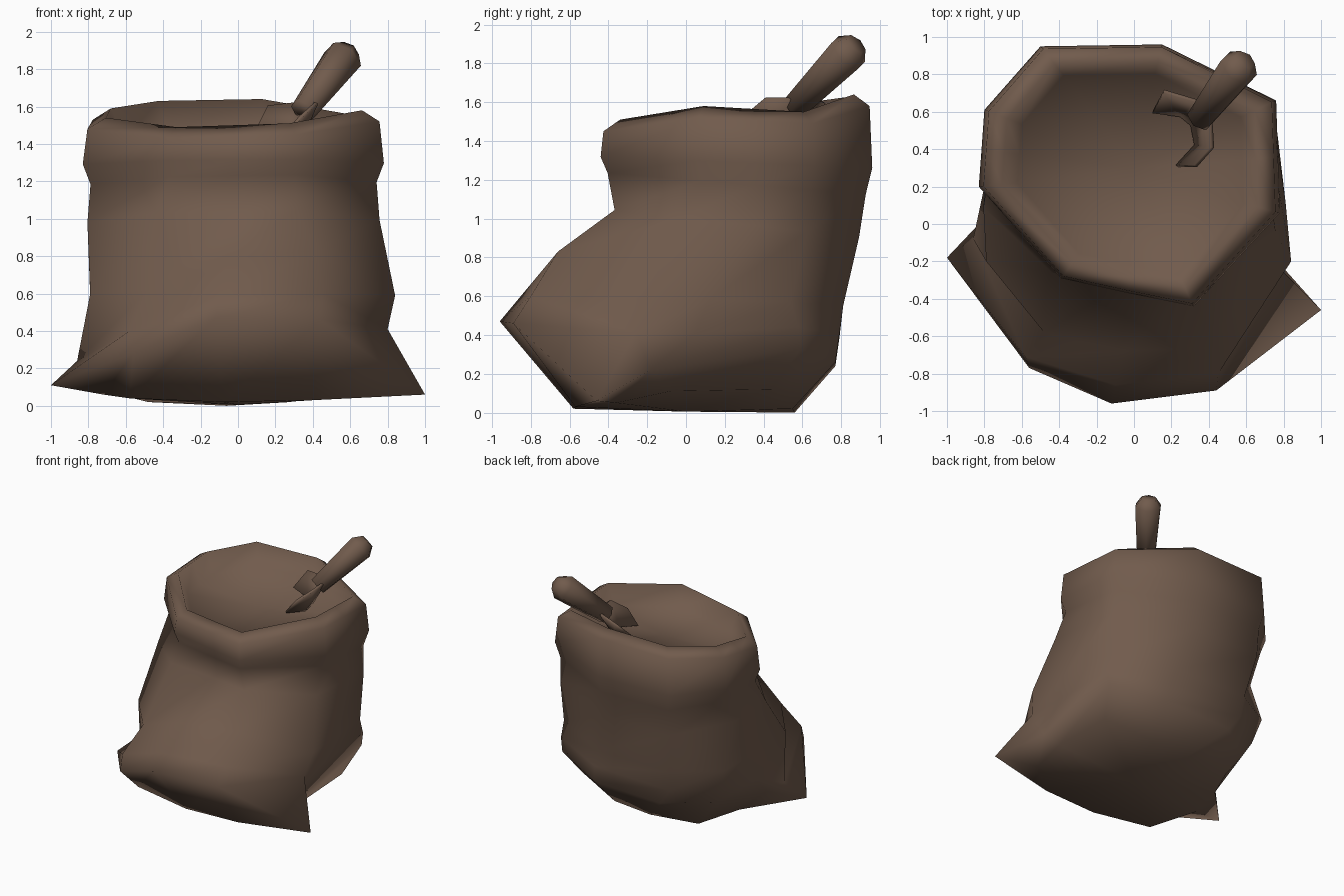
import bpy, bmesh
from mathutils import Vector

if "Cube" in bpy.data.objects:
    bpy.data.objects.remove(bpy.data.objects["Cube"])

brown = bpy.data.materials.new("burlap_brown")
brown.diffuse_color = (0.165, 0.105, 0.073, 1)
brown.use_nodes = True
brown.node_tree.nodes["Principled BSDF"].inputs["Base Color"].default_value = brown.diffuse_color


def loft(name, rings, start=None, end=None):
    """Skin closed rings of points; ends close to a point or a flat face."""
    bm = bmesh.new()
    rows = [[bm.verts.new(p) for p in r] for r in rings]
    n = len(rows[0])
    for a, b in zip(rows, rows[1:]):
        for i in range(n):
            j = (i + 1) % n
            bm.faces.new((a[i], a[j], b[j], b[i]))
    for row, tip in ((rows[0], start), (rows[-1], end)):
        if tip is None:
            bm.faces.new(row)
        else:
            c = bm.verts.new(tip)
            for i in range(n):
                bm.faces.new((row[i], row[(i + 1) % n], c))
    return finish(name, bm)


def finish(name, bm):
    bmesh.ops.recalc_face_normals(bm, faces=bm.faces[:])
    me = bpy.data.meshes.new(name)
    bm.to_mesh(me)
    bm.free()
    for p in me.polygons:
        p.use_smooth = True
    me.materials.append(brown)
    ob = bpy.data.objects.new(name, me)
    bpy.context.collection.objects.link(ob)
    return ob


# Sack mouth outline (x, y, top height), counter-clockwise from the front
mouth = [(-.03, -.37, 1.50), (.32, -.44, 1.51), (.78, .06, 1.58),
         (.77, .36, 1.565), (.76, .66, 1.55), (.15, .96, 1.64),
         (-.50, .95, 1.63), (-.80, .61, 1.59), (-.815, .40, 1.565),
         (-.83, .20, 1.54), (-.39, -.29, 1.49)]


def mouth_ring(sx, sy, drop=None, base=0, slope=0, lean=0):
    out = []
    for x, y, z in mouth:
        h = z - drop if drop is not None else base + slope * y
        dy = lean if abs(x) > .775 else 0
        out.append((x * sx, .28 + (y - .28) * sy - dy, h))
    return out


# Slumped body, hip, seam with two pointed corners, and base
belly = [(-.06, -.68, .79), (.42, -.66, .83), (.84, -.20, .59),
         (.81, .12, .58), (.76, .54, .57), (.25, .81, .55),
         (-.42, .81, .55), (-.77, .60, .57), (-.79, .20, .58),
         (-.79, -.20, .60), (-.48, -.58, .62)]
hip = [(-.10, -.86, .59), (.45, -.80, .60), (.80, -.26, .41),
       (.79, .05, .41), (.76, .58, .44), (.30, .79, .40),
       (-.40, .79, .38), (-.73, .53, .38), (-.80, .20, .36),
       (-.86, -.08, .24), (-.58, -.71, .40)]
seam = [(-.12, -.96, .47), (.44, -.89, .46), (1.0, -.46, .06),
        (.75, -.18, .22), (.74, .59, .33), (.32, .77, .26),
        (-.30, .77, .24), (-.65, .50, .24), (-.78, .04, .19),
        (-1.0, -.18, .11), (-.56, -.77, .28)]
base = [(-.08, -.58, .02), (.40, -.57, .03), (.66, -.36, .05),
        (.68, -.08, .11), (.66, .44, .12), (.28, .55, .02),
        (-.06, .56, 0), (-.48, .52, .02), (-.64, .20, .06),
        (-.72, -.12, .06), (-.58, -.50, .04)]

# Shoulder below the rolled rim, slightly fuller at the front left
shoulder = mouth_ring(.97, .90, base=1.0, slope=-.10, lean=.12)
shoulder[-1] = (-.44, -.26, 1.03)

loft("sack", [
    base, seam, hip, belly, shoulder,
    mouth_ring(.95, .95, base=1.20, slope=-.08),
    mouth_ring(1, 1, base=1.30, slope=-.04),
    mouth_ring(.97, .98, drop=.06),
    mouth_ring(.85, .86, drop=0),
    mouth_ring(.75, .77, drop=.16),
], start=(0, 0, .005), end=(0, .3, 1.40))

# Scoop handle: six-sided tapered bar
a, b = Vector((.35, .56, 1.575)), Vector((.56, .835, 1.855))
d = (b - a).normalized()
u = d.orthogonal().normalized()
w = d.cross(u)


def hexagon(c, r):
    pts = [(1, 0), (.5, .866), (-.5, .866), (-1, 0), (-.5, -.866), (.5, -.866)]
    return [c + r * (u * i + w * j) for i, j in pts]


loft("scoop_handle", [hexagon(a, .075), hexagon(b, .11),
                      hexagon(b + d * .07, .06)])

# Scoop blade: curved strip leaning into the contents
upper = [(.16, .71, 1.60), (.33, .66, 1.62), (.41, .57, 1.62),
         (.42, .41, 1.62), (.33, .31, 1.54)]
lower = [(.10, .60, 1.48), (.25, .58, 1.44), (.31, .53, 1.42),
         (.33, .42, 1.42), (.23, .31, 1.42)]
bm = bmesh.new()
tops = [bm.verts.new(p) for p in upper]
lows = [bm.verts.new(p) for p in lower]
for i in range(4):
    bm.faces.new((tops[i], tops[i + 1], lows[i + 1], lows[i]))
blade = finish("scoop_blade", bm)
solid = blade.modifiers.new("thickness", 'SOLIDIFY')
solid.thickness = .02
solid.offset = 0
